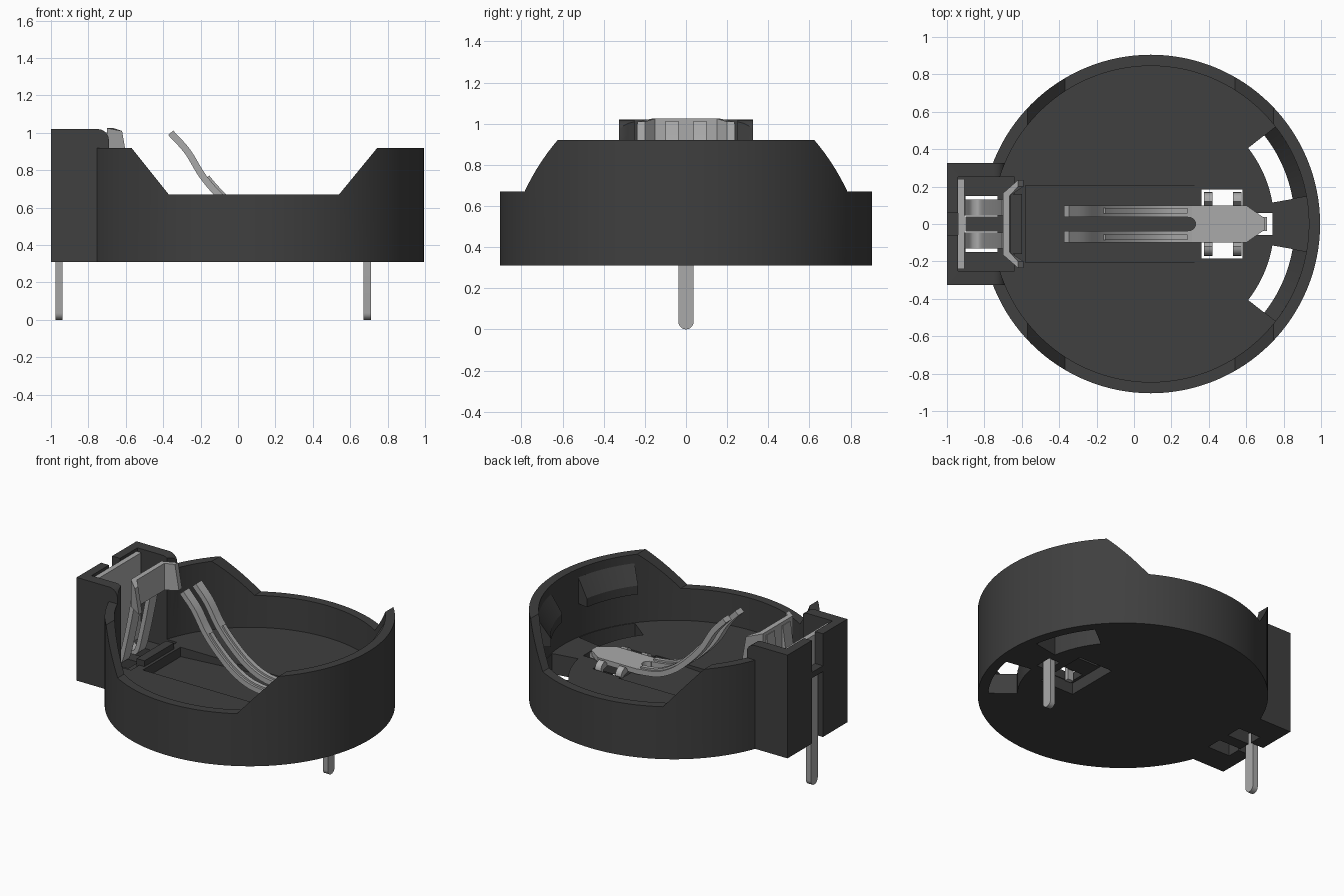
import bpy, bmesh, math
from mathutils import Vector

if "Cube" in bpy.data.objects:
    bpy.data.objects.remove(bpy.data.objects["Cube"], do_unlink=True)

CX = 0.09                      # axis of the round tray
BOTTOM, FLOOR, RIM_LOW, RIM_HIGH, TOP = 0.31, 0.45, 0.67, 0.92, 1.02
R_OUT, R_IN = 0.905, 0.845


def material(name, value):
    m = bpy.data.materials.new(name)
    col = (value, value, value, 1)
    m.diffuse_color = col
    m.use_nodes = True
    bsdf = m.node_tree.nodes["Principled BSDF"]
    bsdf.inputs["Base Color"].default_value = col
    bsdf.inputs["Roughness"].default_value = 0.6
    return m


PLASTIC = material("dark_plastic", 0.05)
METAL = material("light_metal", 0.4)


def finish(name, bm, mat):
    bmesh.ops.recalc_face_normals(bm, faces=bm.faces)
    me = bpy.data.meshes.new(name)
    bm.to_mesh(me)
    bm.free()
    me.materials.append(mat)
    ob = bpy.data.objects.new(name, me)
    bpy.context.collection.objects.link(ob)
    return ob


def prism(name, outline, lo, hi, axis="z", mat=PLASTIC):
    """Extrude a 2D outline: xy along z, xz along y, or yz along x."""
    place = {"z": lambda a, b, c: (a, b, c),
             "y": lambda a, b, c: (a, c, b),
             "x": lambda a, b, c: (c, a, b)}[axis]
    bm = bmesh.new()
    ends = [[bm.verts.new(place(a, b, c)) for a, b in outline] for c in (lo, hi)]
    n = len(outline)
    for ring in ends:
        bm.faces.new(ring)
    for i in range(n):
        j = (i + 1) % n
        bm.faces.new((ends[0][i], ends[0][j], ends[1][j], ends[1][i]))
    return finish(name, bm, mat)


def block(name, x, y, z, mat=PLASTIC):
    return prism(name, [(x[0], y[0]), (x[1], y[0]), (x[1], y[1]), (x[0], y[1])], z[0], z[1], "z", mat)


def arc(cx, cy, r, a0, a1, n):
    return [(cx + r * math.cos(math.radians(a0 + (a1 - a0) * i / n)),
             cy + r * math.sin(math.radians(a0 + (a1 - a0) * i / n))) for i in range(n + 1)]


def disc(name, r, z0, z1):
    return prism(name, arc(CX, 0, r, 0, 360, 128)[:-1], z0, z1)


def sweep(name, section, a0, a1, n=10):
    """Turn an (r, z) section about the tray axis between two angles."""
    bm = bmesh.new()
    rings = []
    for i in range(n + 1):
        t = math.radians(a0 + (a1 - a0) * i / n)
        rings.append([bm.verts.new((CX + r * math.cos(t), r * math.sin(t), z)) for r, z in section])
    m = len(section)
    for a, b in zip(rings, rings[1:]):
        for k in range(m):
            bm.faces.new((a[k], a[(k + 1) % m], b[(k + 1) % m], b[k]))
    bm.faces.new(rings[0])
    bm.faces.new(rings[-1])
    return finish(name, bm, PLASTIC)


def ribbon(name, path, y0, y1, thick):
    """Bent sheet-metal strip: an xz path given thickness and width."""
    left, right = [], []
    for i, p in enumerate(path):
        d = (path[min(i + 1, len(path) - 1)] - path[max(i - 1, 0)]).normalized()
        nrm = Vector((-d.y, d.x)) * thick / 2
        left.append(tuple(p + nrm))
        right.append(tuple(p - nrm))
    return prism(name, left + right[::-1], y0, y1, "y", METAL)


def smooth_path(ctrl, steps=5):
    """Catmull-Rom curve through the control points."""
    p = [Vector(c) for c in ctrl]
    p = [2 * p[0] - p[1]] + p + [2 * p[-1] - p[-2]]
    out = []
    for a, b, c, d in zip(p, p[1:], p[2:], p[3:]):
        for k in range(steps):
            t = k / steps
            out.append(0.5 * (2 * b + (c - a) * t + (2 * a - 5 * b + 4 * c - d) * t * t
                              + (3 * b - a - 3 * c + d) * t ** 3))
    return out + [p[-2]]


def combine(target, tool, op="DIFFERENCE"):
    mod = target.modifiers.new("bool", "BOOLEAN")
    mod.operation, mod.solver, mod.object = op, "EXACT", tool
    bpy.context.view_layer.update()
    me = bpy.data.meshes.new_from_object(target.evaluated_get(bpy.context.evaluated_depsgraph_get()))
    target.modifiers.clear()
    target.data = me
    bpy.data.objects.remove(tool, do_unlink=True)


# Round tray with lowered rim
body = disc("holder_body", R_OUT, BOTTOM, RIM_HIGH)
combine(body, prism("rim_cut", [(-0.37, RIM_LOW), (0.54, RIM_LOW), (0.745, RIM_HIGH), (0.83, 1.023),
                                (-0.652, 1.023), (-0.57, RIM_HIGH)], -1.2, 1.2, "y"))

# Terminal housing on the right end
housing = [(-1, BOTTOM), (-0.69, BOTTOM)] + arc(-0.75, TOP - 0.06, 0.06, 0, 90, 6) + [(-1, TOP)]
combine(body, prism("housing", housing, -0.325, 0.325, "y"), "UNION")

# Cell cavity, housing pocket, pin channel and top notch
combine(body, disc("cavity", R_IN, FLOOR, 1.3))
combine(body, block("pocket", (-0.94, -0.64), (-0.25, 0.25), (0.40, 1.3)))
combine(body, block("top_notch", (-1.1, -0.9), (-0.06, 0.06), (0.8, 1.3)))
combine(body, block("pin_channel", (-1.1, -0.9), (-0.06, 0.06), (0.2, 0.76)))

# Sloping recess in the floor below the spring
combine(body, prism("floor_recess", [(-0.58, 0.385), (0.37, 0.445), (0.37, 0.6), (-0.58, 0.6)],
                    -0.205, 0.205, "y"))

# Underside recess and the slot for the spring pin
combine(body, block("under_recess", (0.34, 0.60), (-0.19, 0.19), (0.2, 0.39)))
combine(body, block("pin_slot", (0.655, 0.74), (-0.06, 0.06), (0.2, 0.6)))

# Mirrored openings: ear holes, housing holes, latch windows
for s in (-1, 1):
    combine(body, block("ear_hole", (0.36, 0.58), sorted((s * 0.07, s * 0.185)), (0.2, 0.6)))
    combine(body, block("housing_hole", (-0.9, -0.73), sorted((s * 0.04, s * 0.15)), (0.2, 0.6)))
    combine(body, sweep("latch_window", [(0.66, 0.2), (0.84, 0.2), (0.84, 0.6), (0.66, 0.6)],
                        s * 10, s * 38))

# Latches on the tall wall, and the stop bar in front of the housing
parts = [body]
latch = [(0.86, 0.68), (0.77, 0.68), (0.77, 0.74), (0.845, 0.86), (0.86, 0.86)]
for s, side in ((-1, "front"), (1, "back")):
    parts.append(sweep(side + "_latch", latch, s * 10, s * 38))
parts.append(block("stop_bar", (-0.66, -0.60), (-0.16, 0.16), (0.38, 0.49)))

# Spring base plate, pointed at the pin end and slotted between the tines
half = [(0.70, 0.03), (0.60, 0.10), (0.29, 0.10), (0.29, 0.035)]
slot_end = arc(0.295, 0, 0.035, 75, -75, 6)
plate = half + slot_end + [(x, -y) for x, y in reversed(half)]
parts.append(prism("spring_plate", plate, FLOOR + 0.005, FLOOR + 0.04, "z", METAL))

# Curved spring tines with pressed ribs, and the curled ears
tine = smooth_path([(0.31, 0.472), (0.15, 0.495), (0.02, 0.56), (-0.10, 0.665),
                    (-0.19, 0.77), (-0.27, 0.90), (-0.36, 1.0)])
rib = [p + Vector((0.008, 0.014)) for p in tine[1:20]]
for s, side in ((-1, "front"), (1, "back")):
    parts.append(ribbon(side + "_tine", tine, *sorted((s * 0.037, s * 0.10)), 0.036))
    parts.append(ribbon(side + "_tine_rib", rib, *sorted((s * 0.055, s * 0.085)), 0.03))
    for i, x in enumerate((0.375, 0.53)):
        curl = [(s * 0.09, 0.455)] + [(s * y, z) for y, z in arc(0.12, 0.44, 0.05, 90, 0, 5)]
        curl += [(s * 0.17, 0.37), (s * 0.14, 0.37), (s * 0.14, 0.44), (s * 0.09, 0.45)]
        parts.append(prism(f"{side}_ear_{i + 1}", curl, x, x + 0.045, "x", METAL))

# Solder pins with rounded tips
for name, x, top in (("spring_pin", 0.672, 0.47), ("housing_pin", -0.977, 0.76)):
    tip = arc(0, 0.037, 0.037, 180, 360, 10)
    parts.append(prism(name, tip + [(0.037, top), (-0.037, top)], x, x + 0.038, "x", METAL))

# Housing contact: back plate, two rising strips, flared front hook
parts.append(block("contact_plate", (-0.94, -0.905), (-0.24, 0.24), (0.42, 1.0), METAL))
rise = smooth_path([(-0.915, 0.46), (-0.87, 0.41), (-0.81, 0.42), (-0.77, 0.56), (-0.72, 0.80), (-0.69, 1.0)])
for s, side in ((-1, "front"), (1, "back")):
    parts.append(ribbon(side + "_contact_strip", rise, *sorted((s * 0.045, s * 0.13)), 0.03))
hook = [(-0.59, 0.235), (-0.70, 0.165), (-0.70, -0.165), (-0.59, -0.235),
        (-0.59, -0.20), (-0.665, -0.15), (-0.665, 0.15), (-0.59, 0.20)]
hook_ob = prism("contact_hook", hook, 0.84, 1.025, "z", METAL)
for v in hook_ob.data.vertices:          # pull the wing tips in at the top
    if v.co.x > -0.6 and v.co.z > 1.0:
        v.co.x -= 0.03
        v.co.z -= 0.015
parts.append(hook_ob)

# Smooth shading with sharp edges kept
bpy.context.view_layer.update()
bpy.ops.object.select_all(action="DESELECT")
for ob in parts:
    ob.select_set(True)
bpy.context.view_layer.objects.active = body
bpy.ops.object.shade_smooth_by_angle(angle=math.radians(30))
